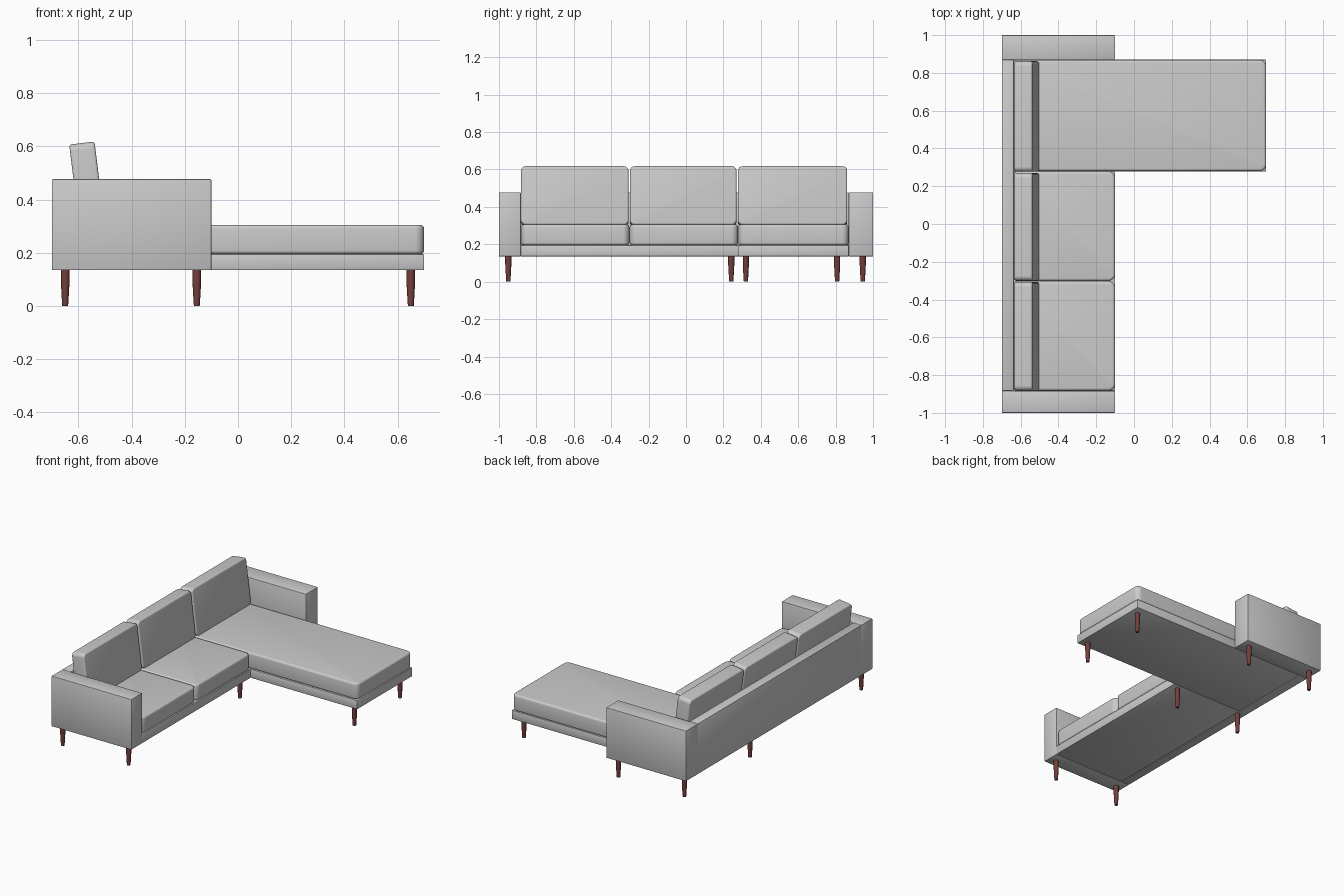
import bpy, bmesh, math
from mathutils import Matrix

if "Cube" in bpy.data.objects:
    bpy.data.objects.remove(bpy.data.objects["Cube"])

def finish(name, bm, mat=None, angle=40):
    me = bpy.data.meshes.new(name)
    bm.to_mesh(me)
    bm.free()
    ob = bpy.data.objects.new(name, me)
    bpy.context.collection.objects.link(ob)
    if mat:
        me.materials.append(mat)
    bpy.ops.object.select_all(action='DESELECT')
    ob.select_set(True)
    bpy.context.view_layer.objects.active = ob
    bpy.ops.object.shade_smooth_by_angle(angle=math.radians(angle))
    return ob

def box_bm(size):
    bm = bmesh.new()
    bmesh.ops.create_cube(bm, size=1)
    bmesh.ops.scale(bm, vec=size, verts=bm.verts)
    return bm

def bevel(bm, edges, width, segments):
    bmesh.ops.bevel(bm, geom=edges, offset=width, segments=segments,
                    profile=0.5, affect='EDGES', clamp_overlap=True)

def spans(x, y, z):
    return ([b - a for a, b in (x, y, z)], [(a + b) / 2 for a, b in (x, y, z)])

def panel(name, x, y, z):
    """Upholstered frame box with slightly eased edges."""
    size, centre = spans(x, y, z)
    bm = box_bm(size)
    bevel(bm, bm.edges[:], 0.004, 2)
    ob = finish(name, bm)
    ob.location = centre
    return ob

def cushion(name, size, centre, axis, corner, edge, front_only=False, tilt=0):
    """Box with large corner rounding along one axis, then softened edges."""
    bm = box_bm(size)
    picked = []
    for e in bm.edges:
        d = e.verts[1].co - e.verts[0].co
        mid = (e.verts[0].co + e.verts[1].co) / 2
        if abs(d[axis]) > 1e-4 and (not front_only or mid.x > 0):
            picked.append(e)
    bevel(bm, picked, corner, 6)
    bm.normal_update()
    sharp = [e for e in bm.edges if e.calc_face_angle(0) > math.radians(30)]
    bevel(bm, sharp, edge, 4)
    ob = finish(name, bm)
    ob.location = centre
    ob.rotation_euler = (0, math.radians(tilt), 0)
    return ob

# Frame: arms, back and the two bases
Z0, ZB, ZS, ZA = 0.135, 0.195, 0.305, 0.477
panel("left_arm", (-0.7, -0.1), (-1.0, -0.883), (Z0, ZA))
panel("right_arm", (-0.7, -0.1), (0.87, 1.0), (Z0, ZA))
panel("back_frame", (-0.7, -0.636), (-0.883, 0.87), (Z0, ZA))
panel("sofa_base", (-0.636, -0.1), (-0.883, 0.278), (Z0, ZB))
panel("chaise_base", (-0.636, 0.7), (0.278, 0.87), (Z0, ZB))

# Seat cushions
for name, y, x1 in (("left_seat_cushion", (-0.882, -0.303), -0.1),
                    ("middle_seat_cushion", (-0.301, 0.278), -0.1),
                    ("chaise_cushion", (0.28, 0.869), 0.7)):
    size, centre = spans((-0.636, x1), y, (ZB, ZS))
    cushion(name, size, centre, 2, 0.035, 0.014, front_only=True)

# Leaning back cushions
for name, y in (("left_back_cushion", (-0.882, -0.307)),
                ("middle_back_cushion", (-0.300, 0.270)),
                ("right_back_cushion", (0.277, 0.862))):
    cushion(name, (0.096, y[1] - y[0], 0.316), (-0.568, sum(y) / 2, 0.456),
            0, 0.026, 0.01, tilt=-7)

# Tapered wooden legs
wood = bpy.data.materials.new("wood")
wood.diffuse_color = (0.17, 0.05, 0.045, 1)
wood.use_nodes = True
wood.node_tree.nodes["Principled BSDF"].inputs["Base Color"].default_value = wood.diffuse_color
rings = [(0.011, 0.0), (0.0125, 0.02), (0.0165, 0.095), (0.0165, 0.14)]
spots = [(x, y) for y in (-0.95, 0.242, 0.945) for x in (-0.65, -0.155)]
spots += [(0.65, 0.32), (0.65, 0.808)]
for i, (x, y) in enumerate(spots):
    bm = bmesh.new()
    n = 20
    loops = [[bm.verts.new((r * math.cos(2 * math.pi * k / n),
                            r * math.sin(2 * math.pi * k / n), z))
              for k in range(n)] for r, z in rings]
    for a, b in zip(loops, loops[1:]):
        for k in range(n):
            bm.faces.new((a[k], a[(k + 1) % n], b[(k + 1) % n], b[k]))
    bm.faces.new(loops[0][::-1])
    bm.faces.new(loops[-1])
    ob = finish(f"leg_{i + 1}", bm, wood)
    ob.location = (x, y, 0)
